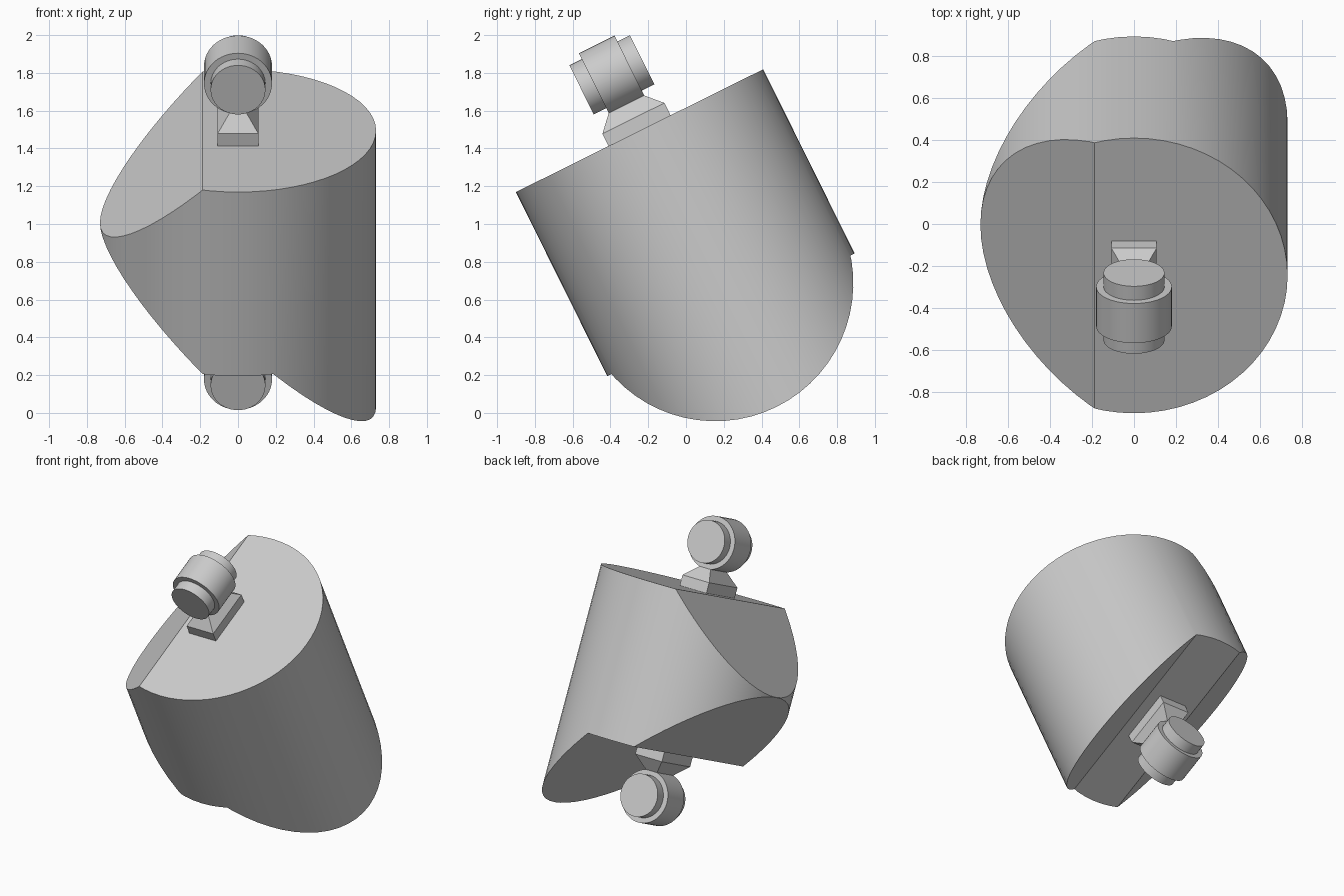
import bpy, bmesh, math
from mathutils import Matrix

cube = bpy.data.objects.get("Cube")
if cube:
    bpy.data.objects.remove(cube, do_unlink=True)

R = 0.731            # body radius
CREASE = 0.187       # where the sloped cuts begin
TOP, BOTTOM = 1.448, 0.36
TILT = Matrix.Translation((0, 0.398, 0.197)) @ Matrix.Rotation(math.radians(26.4), 4, 'X')

grey = bpy.data.materials.new("plain grey")
grey.use_nodes = True
grey.diffuse_color = (0.6, 0.6, 0.6, 1)
grey.node_tree.nodes["Principled BSDF"].inputs["Base Color"].default_value = (0.6, 0.6, 0.6, 1)


def finish(name, bm, place=Matrix()):
    """Turn a bmesh into a tilted, shaded object."""
    bmesh.ops.recalc_face_normals(bm, faces=bm.faces)
    mesh = bpy.data.meshes.new(name)
    bm.to_mesh(mesh)
    bm.free()
    mesh.materials.append(grey)
    obj = bpy.data.objects.new(name, mesh)
    bpy.context.collection.objects.link(obj)
    obj.matrix_world = TILT @ place
    bpy.ops.object.select_all(action='DESELECT')
    obj.select_set(True)
    bpy.context.view_layer.objects.active = obj
    bpy.ops.object.shade_smooth_by_angle(angle=math.radians(20))
    return obj


# Body: a disc split at the creases, extruded, then sloped by x
bm = bmesh.new()
bmesh.ops.create_circle(bm, cap_ends=True, segments=64, radius=R)
for x in (-CREASE, CREASE):
    bmesh.ops.bisect_plane(bm, geom=bm.verts[:] + bm.edges[:] + bm.faces[:],
                           plane_co=(x, 0, 0), plane_no=(1, 0, 0))
lower = set(bm.verts)
bmesh.ops.extrude_face_region(bm, geom=bm.faces[:], use_keep_orig=True)
for v in bm.verts:
    left_drop = max(0, -CREASE - v.co.x)
    right_drop = max(0, v.co.x - CREASE)
    if v in lower:
        v.co.z = BOTTOM + left_drop - right_drop
    else:
        v.co.z = TOP - left_drop
bmesh.ops.remove_doubles(bm, verts=bm.verts, dist=0.001)
bmesh.ops.dissolve_limit(bm, angle_limit=0.001, verts=bm.verts, edges=bm.edges)
finish("body", bm)


def box_layer(bm, low, high, z0, z1):
    """Block tapering from half sizes low at z0 to high at z1."""
    for v in bmesh.ops.create_cube(bm, size=2)["verts"]:
        upper = v.co.z > 0
        half = high if upper else low
        v.co = (v.co.x * half[0], v.co.y * half[1], z1 if upper else z0)


def drum(name, radius, half_length, place):
    """Cylinder lying along y above its mount."""
    bm = bmesh.new()
    spin = Matrix.Translation((0, 0, 0.33)) @ Matrix.Rotation(math.pi / 2, 4, 'X')
    bmesh.ops.create_cone(bm, cap_ends=True, segments=48, radius1=radius, radius2=radius,
                          depth=2 * half_length, matrix=spin)
    finish(name, bm, place)


# Connectors: the same mount and drum on the top and under the bottom
for side, height, turn in (("top", TOP, 0), ("bottom", BOTTOM, math.pi)):
    place = Matrix.Translation((0, 0, height)) @ Matrix.Rotation(turn, 4, 'Y')
    bm = bmesh.new()
    box_layer(bm, (0.108, 0.183), (0.108, 0.183), 0, 0.073)
    box_layer(bm, (0.108, 0.183), (0.045, 0.105), 0.073, 0.156)
    finish(side + "_mount", bm, place)
    drum(side + "_drum", 0.18, 0.105, place)
    drum(side + "_drum_core", 0.145, 0.179, place)
